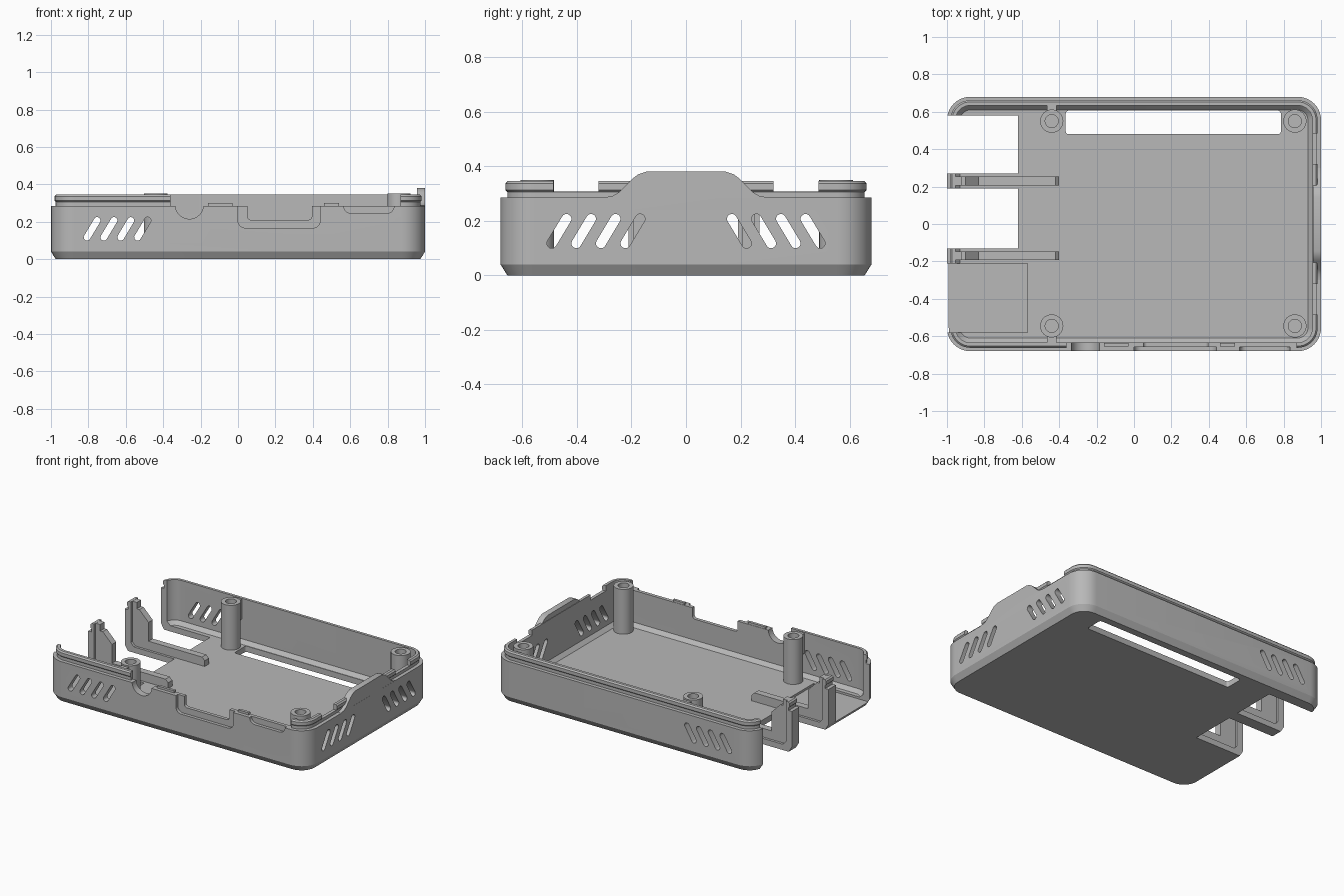
import bpy, bmesh
from math import cos, sin, pi, atan2

cube = bpy.data.objects.get("Cube")
if cube:
    bpy.data.objects.remove(cube, do_unlink=True)

GREY = bpy.data.materials.new("matte grey plastic")
GREY.use_nodes = True
GREY.diffuse_color = (0.48, 0.48, 0.48, 1)
GREY.node_tree.nodes["Principled BSDF"].inputs["Base Color"].default_value = (0.48, 0.48, 0.48, 1)


def loft(name, rings):
    """Bridge matching rings of points and cap both ends."""
    bm = bmesh.new()
    loops = [[bm.verts.new(p) for p in ring] for ring in rings]
    n = len(loops[0])
    for a, b in zip(loops, loops[1:]):
        for i in range(n):
            j = (i + 1) % n
            bm.faces.new((a[i], a[j], b[j], b[i]))
    bm.faces.new(loops[0][::-1])
    bm.faces.new(loops[-1])
    bmesh.ops.recalc_face_normals(bm, faces=bm.faces)
    mesh = bpy.data.meshes.new(name)
    bm.to_mesh(mesh)
    bm.free()
    obj = bpy.data.objects.new(name, mesh)
    bpy.context.collection.objects.link(obj)
    mesh.materials.append(GREY)
    return obj


def prism(name, outline, axis, start, end):
    """Extrude a flat outline along one axis."""
    place = {"x": lambda u, v, d: (d, u, v),
             "y": lambda u, v, d: (u, d, v),
             "z": lambda u, v, d: (u, v, d)}[axis]
    return loft(name, [[place(u, v, d) for u, v in outline] for d in (start, end)])


def rounded_rect(u0, u1, v0, v1, r, steps=8):
    pts = []
    corners = ((u1 - r, v1 - r), (u0 + r, v1 - r), (u0 + r, v0 + r), (u1 - r, v0 + r))
    for q, (cu, cv) in enumerate(corners):
        for k in range(steps + 1):
            a = (q + k / steps) * pi / 2
            pts.append((cu + r * cos(a), cv + r * sin(a)))
    return pts


def rect(u0, u1, v0, v1):
    return [(u0, v0), (u1, v0), (u1, v1), (u0, v1)]


def circle(u, v, r, n=32):
    return [(u + r * cos(2 * pi * k / n), v + r * sin(2 * pi * k / n)) for k in range(n)]


def slanted_slot(u, lean):
    """Round-ended slot leaning sideways by lean from its centre."""
    half, r, mid = 0.045, 0.018, 0.162
    tilt = atan2(half, lean)
    pts = []
    for end, turn in ((1, -pi / 2), (-1, pi / 2)):
        for k in range(9):
            a = tilt + turn + k * pi / 8
            pts.append((u + end * lean + r * cos(a), mid + end * half + r * sin(a)))
    return pts


# Tray shell: walls, snap lip, cavity and floor
W, D, R = 1.0, 0.68, 0.125
section = [(0.025, 0), (0, 0.04), (0, 0.285), (0.025, 0.285), (0.025, 0.306),
           (0.018, 0.313), (0.018, 0.336), (0.027, 0.345), (0.046, 0.345),
           (0.046, 0.065), (0.07, 0.04)]
tray = loft("tray_shell", [
    [(x, y, z) for x, y in rounded_rect(i - W, W - i, i - D, D - i, R - i, 10)]
    for i, z in section])

cutters = []


def cut(outline, axis, start, end):
    cutters.append(prism("cutter", outline, axis, start, end))


# Open end: two through bays and one thinned floor bay
cut(rect(-1.1, -0.62, 0.27, 0.58), "z", -0.1, 0.6)
cut(rect(-1.1, -0.62, -0.13, 0.19), "z", -0.1, 0.6)
cut(rect(-1.1, -0.57, -0.58, -0.21), "z", 0.025, 0.6)

# Long slot in the floor
cut(rounded_rect(-0.365, 0.785, 0.48, 0.606, 0.015, 4), "z", -0.1, 0.06)

# Front wall: lowered rim, port notches and shallow recesses
cut(rect(-0.36, 0.87, 0.285, 0.6), "y", -0.8, -0.6)
cut(circle(-0.26, 0.29, 0.075), "y", -0.8, -0.6)
cut(rounded_rect(0.05, 0.395, 0.21, 0.6, 0.02), "y", -0.8, -0.6)
cut(rounded_rect(0.0, 0.44, 0.167, 0.6, 0.04), "y", -0.8, -0.658)
cut(rounded_rect(0.565, 0.835, 0.245, 0.6, 0.04), "y", -0.8, -0.658)

# Side wall: gaps in the lip
for s in (-1, 1):
    cut(rect(*sorted((s * 0.32, s * 0.485)), 0.308, 0.6), "x", 0.9, 1.1)

# Slanted vents, through front and back, and mirrored on the side
for k in range(4):
    cut(slanted_slot(-0.78 + 0.09 * k, 0.027), "y", -0.8, 0.8)
    for s in (-1, 1):
        cut(slanted_slot(s * (0.465 - 0.09 * k), -s * 0.027), "x", 0.9, 1.1)

bpy.context.view_layer.objects.active = tray
for c in cutters:
    mod = tray.modifiers.new("cut", "BOOLEAN")
    mod.operation = "DIFFERENCE"
    mod.solver = "EXACT"
    mod.object = c
    bpy.ops.object.modifier_apply(modifier=mod.name)
    bpy.data.objects.remove(c, do_unlink=True)

parts = [tray]

# Raised tab on the side wall
half_tab = [(0.3, 0.286), (0.27, 0.29), (0.245, 0.305), (0.195, 0.355),
            (0.175, 0.37), (0.145, 0.38)]
tab = [(0.3, 0.26)] + half_tab + [(-y, z) for y, z in half_tab[::-1]] + [(-0.3, 0.26)]
parts.append(prism("side_tab", tab, "x", 0.957, 0.9995))

# Screw posts with blind holes
for x in (-0.44, 0.86):
    for y in (-0.545, 0.55):
        rings = [(0.062, 0.03), (0.062, 0.35), (0.035, 0.35), (0.035, 0.1)]
        parts.append(loft("screw_post", [[(u, v, z) for u, v in circle(x, y, r)]
                                         for r, z in rings]))

# Small webs tying two posts to the walls
for y in (-0.62, 0.625):
    parts.append(prism("post_web", rect(-0.465, -0.415, y - 0.025, y + 0.025), "z", 0.2, 0.34))

# Stiffening ribs behind the two end pillars
rib = [(-0.96, 0.03), (-0.4, 0.03), (-0.4, 0.08), (-0.42, 0.1), (-0.83, 0.1),
       (-0.83, 0.23), (-0.9, 0.3), (-0.92, 0.3), (-0.92, 0.344), (-0.96, 0.344)]
for y in (-0.17, 0.23):
    parts.append(prism("pillar_rib", rib, "y", y - 0.023, y + 0.023))

# Low catches on the front rim
for x0, x1 in ((-0.16, -0.03), (0.46, 0.54)):
    parts.append(prism("rim_catch", rect(x0, x1, 0.26, 0.3), "y", -0.655, -0.636))

# Smooth the rounded faces, keep the edges sharp
bpy.ops.object.select_all(action="DESELECT")
for p in parts:
    p.select_set(True)
bpy.context.view_layer.objects.active = tray
bpy.ops.object.shade_smooth_by_angle(angle=pi / 6)
